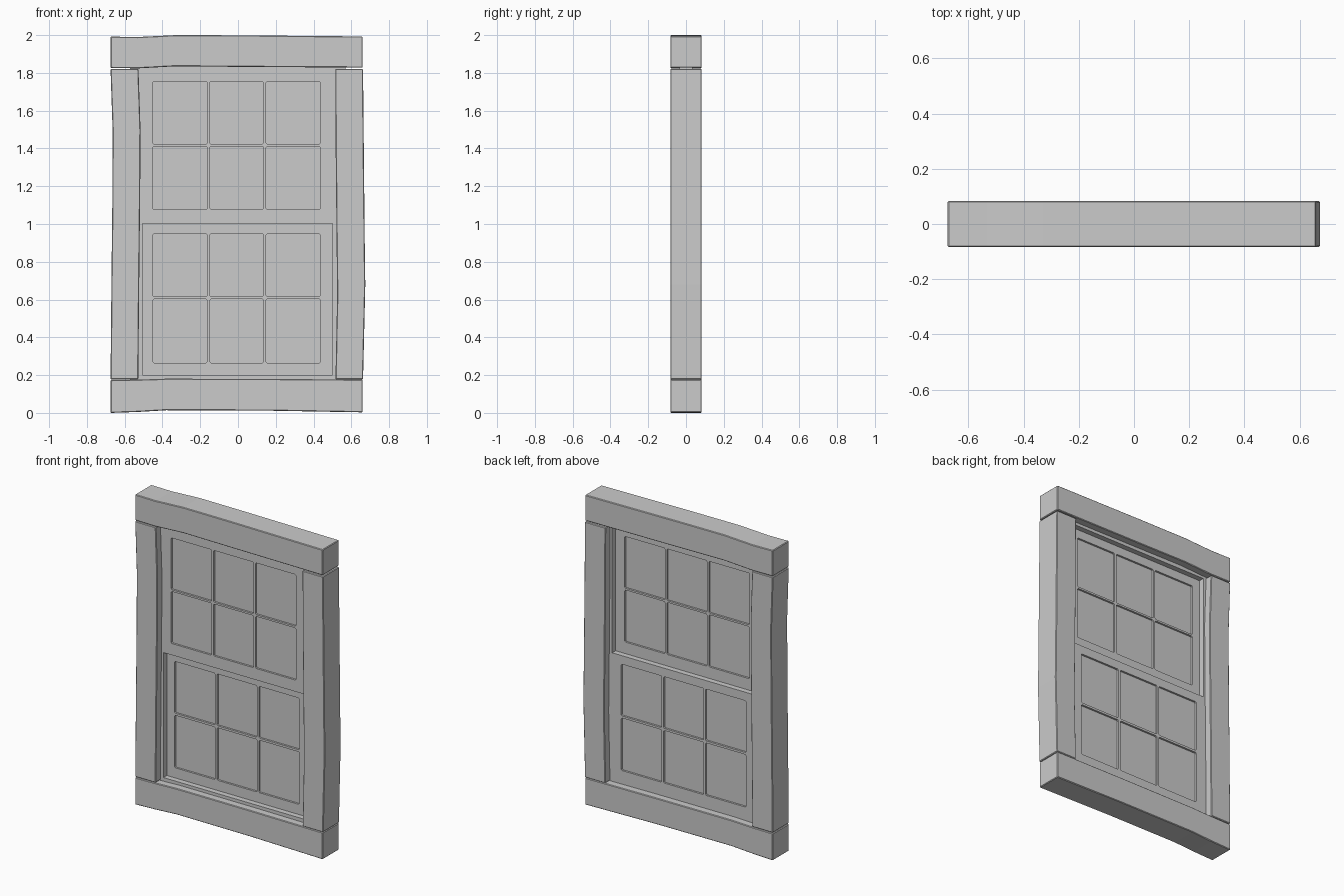
import bpy, bmesh

if "Cube" in bpy.data.objects:
    bpy.data.objects.remove(bpy.data.objects["Cube"])

DEPTH = 0.083          # half depth of the timber frame
SASH = 0.035           # thickness of each sash


def timber(name, side_a, side_b):
    """Extrude a hand-cut timber outline (x, z) through the frame depth."""
    bm = bmesh.new()
    outline = side_a + side_b[::-1]
    face = bm.faces.new([bm.verts.new((x, -DEPTH, z)) for x, z in outline])
    ext = bmesh.ops.extrude_face_region(bm, geom=[face])
    moved = [v for v in ext["geom"] if isinstance(v, bmesh.types.BMVert)]
    bmesh.ops.translate(bm, verts=moved, vec=(0, 2 * DEPTH, 0))
    bmesh.ops.recalc_face_normals(bm, faces=bm.faces)
    mesh = bpy.data.meshes.new(name)
    bm.to_mesh(mesh)
    bm.free()
    ob = bpy.data.objects.new(name, mesh)
    bpy.context.collection.objects.link(ob)
    bev = ob.modifiers.new("worn_edges", "BEVEL")
    bev.width = 0.004
    bev.segments = 1
    bev.angle_limit = 0.6
    return ob


def rect(x0, x1, z0, z1, c=0.0):
    """Rectangle outline, with small clipped corners when c > 0."""
    if c == 0:
        return [(x0, z0), (x1, z0), (x1, z1), (x0, z1)]
    return [(x0 + c, z0), (x1 - c, z0), (x1, z0 + c), (x1, z1 - c),
            (x1 - c, z1), (x0 + c, z1), (x0, z1 - c), (x0, z0 + c)]


def plate(name, y0, y1, loops):
    """Flat board in the window plane: first loop is the outline, others are holes."""
    cu = bpy.data.curves.new(name, "CURVE")
    cu.dimensions = "2D"
    cu.fill_mode = "BOTH"
    cu.extrude = (y1 - y0) / 2
    for pts in loops:
        sp = cu.splines.new("POLY")
        sp.points.add(len(pts) - 1)
        for p, (x, z) in zip(sp.points, pts):
            p.co = (x, z, 0, 1)
        sp.use_cyclic_u = True
    tmp = bpy.data.objects.new(name + "_curve", cu)
    bpy.context.collection.objects.link(tmp)
    dg = bpy.context.evaluated_depsgraph_get()
    mesh = bpy.data.meshes.new_from_object(tmp.evaluated_get(dg))
    bpy.data.objects.remove(tmp)
    # stand the board upright and weld the caps to the sides
    bm = bmesh.new()
    bm.from_mesh(mesh)
    for v in bm.verts:
        x, z, d = v.co
        v.co = (x, (y0 + y1) / 2 - d, z)
    bmesh.ops.remove_doubles(bm, verts=bm.verts, dist=1e-5)
    bmesh.ops.recalc_face_normals(bm, faces=bm.faces)
    bm.to_mesh(mesh)
    bm.free()
    mesh.shade_flat()
    ob = bpy.data.objects.new(name, mesh)
    bpy.context.collection.objects.link(ob)
    return ob


# Uneven timber frame
timber("header",
       [(-0.675, 1.826), (-0.53, 1.824), (-0.33, 1.835), (0, 1.832), (0.66, 1.828)],
       [(-0.675, 1.992), (-0.53, 1.99), (-0.33, 2.0), (0, 1.999), (0.66, 1.993)])
timber("sill",
       [(-0.675, 0.0), (-0.53, 0.005), (-0.38, 0.014), (0.15, 0.012), (0.66, 0.003)],
       [(-0.675, 0.174), (-0.53, 0.176), (-0.38, 0.181), (0.15, 0.18), (0.66, 0.176)])
timber("left_post",
       [(-0.675, 0.178), (-0.669, 0.8), (-0.665, 1.15), (-0.664, 1.5), (-0.675, 1.821)],
       [(-0.528, 0.178), (-0.522, 0.8), (-0.518, 1.15), (-0.516, 1.5), (-0.527, 1.821)])
timber("right_post",
       [(0.516, 0.178), (0.525, 0.62), (0.522, 0.9), (0.517, 1.4), (0.515, 1.821)],
       [(0.662, 0.178), (0.674, 0.68), (0.671, 0.9), (0.666, 1.4), (0.662, 1.821)])

# Two sashes: upper one in front, lower one behind, each board framing the other
columns = [(-0.451, -0.163), (-0.149, 0.135), (0.149, 0.436)]
board = rect(-0.57, 0.57, 0.1, 1.9)
for name, y0, rows, opening in (
        ("upper", -SASH, [(1.077, 1.411), (1.423, 1.755)], (0.2, 1.003)),
        ("lower", 0.0, [(0.265, 0.602), (0.616, 0.948)], (1.003, 1.81))):
    panes = [rect(*c, *r, 0.006) for c in columns for r in rows]
    hole = rect(-0.505, 0.5, *opening)
    plate(name + "_sash", y0, y0 + SASH, [board, hole] + panes)
    # Glass set in the middle of the sash
    mid = y0 + SASH / 2
    plate(name + "_glass", mid - 0.005, mid + 0.005,
          [rect(-0.47, 0.455, rows[0][0] - 0.02, rows[1][1] + 0.02)])
